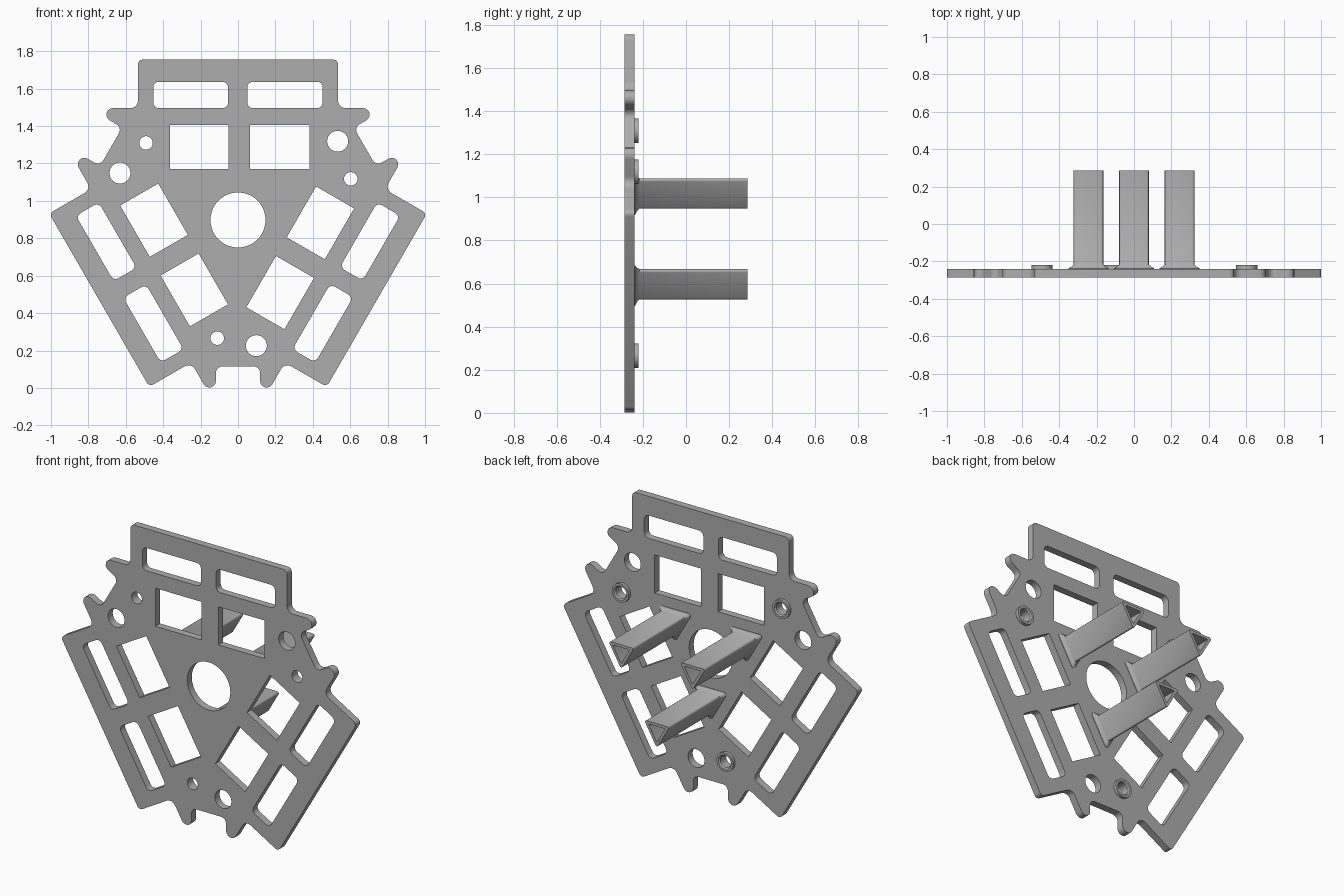
import bpy
import bmesh
from math import sin, cos, tan, pi, radians
from mathutils import Vector, Matrix

cube = bpy.data.objects.get("Cube")
if cube:
    bpy.data.objects.remove(cube)

CENTER_Z = 0.898
FRONT, BACK, POST_END = -0.285, -0.24, 0.285

grey = bpy.data.materials.new("plain grey")
grey.use_nodes = True
grey.diffuse_color = (0.42, 0.42, 0.42, 1)
grey.node_tree.nodes["Principled BSDF"].inputs["Base Color"].default_value = (0.42, 0.42, 0.42, 1)


def fillet(corners, steps=6):
    """Round each (point, radius) corner of a closed outline."""
    out = []
    for i, (p, r) in enumerate(corners):
        a = (corners[i - 1][0] - p).normalized()
        b = (corners[(i + 1) % len(corners)][0] - p).normalized()
        if r == 0:
            out.append(p)
            continue
        half = a.angle(b) / 2
        mid = p + (a + b).normalized() * r / sin(half)
        start = p + a * r / tan(half) - mid
        end = p + b * r / tan(half) - mid
        turn = -start.angle_signed(end)
        out += [mid + Matrix.Rotation(turn * k / steps, 2) @ start for k in range(steps + 1)]
    return out


def spin(points, k):
    m = Matrix.Rotation(radians(120 * k), 2)
    return [m @ p for p in points]


def circle(x, y, r, n=40):
    return [Vector((x + r * cos(2 * pi * i / n), y + r * sin(2 * pi * i / n))) for i in range(n)]


def box(x0, x1, y0, y1, r=0):
    return fillet([(Vector(c), r) for c in ((x0, y0), (x1, y0), (x1, y1), (x0, y1))])


def finish(obj):
    obj.data.materials.append(grey)
    bpy.ops.object.select_all(action='DESELECT')
    obj.select_set(True)
    bpy.context.view_layer.objects.active = obj
    bpy.ops.object.shade_smooth_by_angle(angle=radians(35))


# Mounting plate: half of one arm outline, mirrored and repeated three times
arm_left = [((-0.535, 0.857), 0.025), ((-0.535, 0.598), 0.04),
            ((-0.8, 0.598), 0.035), ((-0.619, 0.494), 0.035)]
arm = [(Vector((-x, y)), r) for (x, y), r in reversed(arm_left)]
arm += [(Vector(p), r) for p, r in arm_left]
outline = []
for k in range(3):
    outline += [(p, r) for p, r in zip(spin([c[0] for c in arm], k), [c[1] for c in arm])]

# Openings of one arm: slots, windows, plain hole and fixing hole
BIG, SMALL = (-0.631, 0.251), (-0.492, 0.412)
openings = [box(-0.453, -0.053, 0.598, 0.739, 0.03), box(0.05, 0.453, 0.598, 0.739, 0.03),
            box(-0.364, -0.05, 0.272, 0.507), box(0.065, 0.382, 0.272, 0.507),
            circle(*BIG, 0.056), circle(*SMALL, 0.036)]
loops = [fillet(outline), circle(0, 0, 0.147, 64)]
for k in range(3):
    loops += [spin(loop, k) for loop in openings]

curve = bpy.data.curves.new("mounting_plate", 'CURVE')
curve.dimensions = '2D'
curve.fill_mode = 'BOTH'
curve.extrude = (BACK - FRONT) / 2
for loop in loops:
    spline = curve.splines.new('POLY')
    spline.points.add(len(loop) - 1)
    for pt, p in zip(spline.points, loop):
        pt.co = (p.x, p.y, 0, 1)
    spline.use_cyclic_u = True
plate = bpy.data.objects.new("mounting_plate", curve)
bpy.context.collection.objects.link(plate)
plate.location = (0, (FRONT + BACK) / 2, CENTER_Z)
plate.rotation_euler.x = pi / 2
bpy.ops.object.select_all(action='DESELECT')
plate.select_set(True)
bpy.context.view_layer.objects.active = plate
bpy.ops.object.convert(target='MESH')
bm = bmesh.new()
bm.from_mesh(plate.data)
bmesh.ops.remove_doubles(bm, verts=bm.verts, dist=0.0001)
bmesh.ops.recalc_face_normals(bm, faces=bm.faces)
bm.to_mesh(plate.data)
bm.free()
finish(plate)


def loft(name, rings, cap_last=False, closed=False):
    """Skin a list of (outline, y) rings."""
    bm = bmesh.new()
    rows = [[bm.verts.new((p.x, y, p.y + CENTER_Z)) for p in ring] for ring, y in rings]
    pairs = list(zip(rows, rows[1:]))
    if closed:
        pairs.append((rows[-1], rows[0]))
    for a, b in pairs:
        n = len(a)
        for i in range(n):
            bm.faces.new((a[i], a[(i + 1) % n], b[(i + 1) % n], b[i]))
    if cap_last:
        bm.faces.new(rows[-1])
        bm.faces.new(rows[0])
    bmesh.ops.recalc_face_normals(bm, faces=bm.faces)
    mesh = bpy.data.meshes.new(name)
    bm.to_mesh(mesh)
    bm.free()
    obj = bpy.data.objects.new(name, mesh)
    bpy.context.collection.objects.link(obj)
    finish(obj)


def triangle(radius, corner):
    pts = [Vector((0, -0.281)) + Vector((sin(a), -cos(a))) * radius
           for a in (0, 2 * pi / 3, 4 * pi / 3)]
    return fillet([(p, corner) for p in pts], 4)


# Hollow triangular posts with flared feet, and bosses behind the fixing holes
for k, side in enumerate(("bottom", "left", "right")):
    post = [(triangle(0.135, 0.014), BACK - 0.005), (triangle(0.135, 0.014), BACK + 0.003),
            (triangle(0.115, 0.012), BACK + 0.012), (triangle(0.1, 0.01), BACK + 0.024),
            (triangle(0.1, 0.01), POST_END), (triangle(0.066, 0.003), POST_END),
            (triangle(0.066, 0.003), BACK)]
    loft("post_" + side, [(spin(r, k), y) for r, y in post], cap_last=True)
for k, side in enumerate(("right", "bottom", "left")):
    boss = [(0.036, BACK - 0.002), (0.057, BACK - 0.002), (0.057, BACK + 0.02),
            (0.043, BACK + 0.02), (0.036, BACK + 0.012)]
    loft("boss_" + side, [(spin(circle(*SMALL, r), k), y) for r, y in boss], closed=True)
